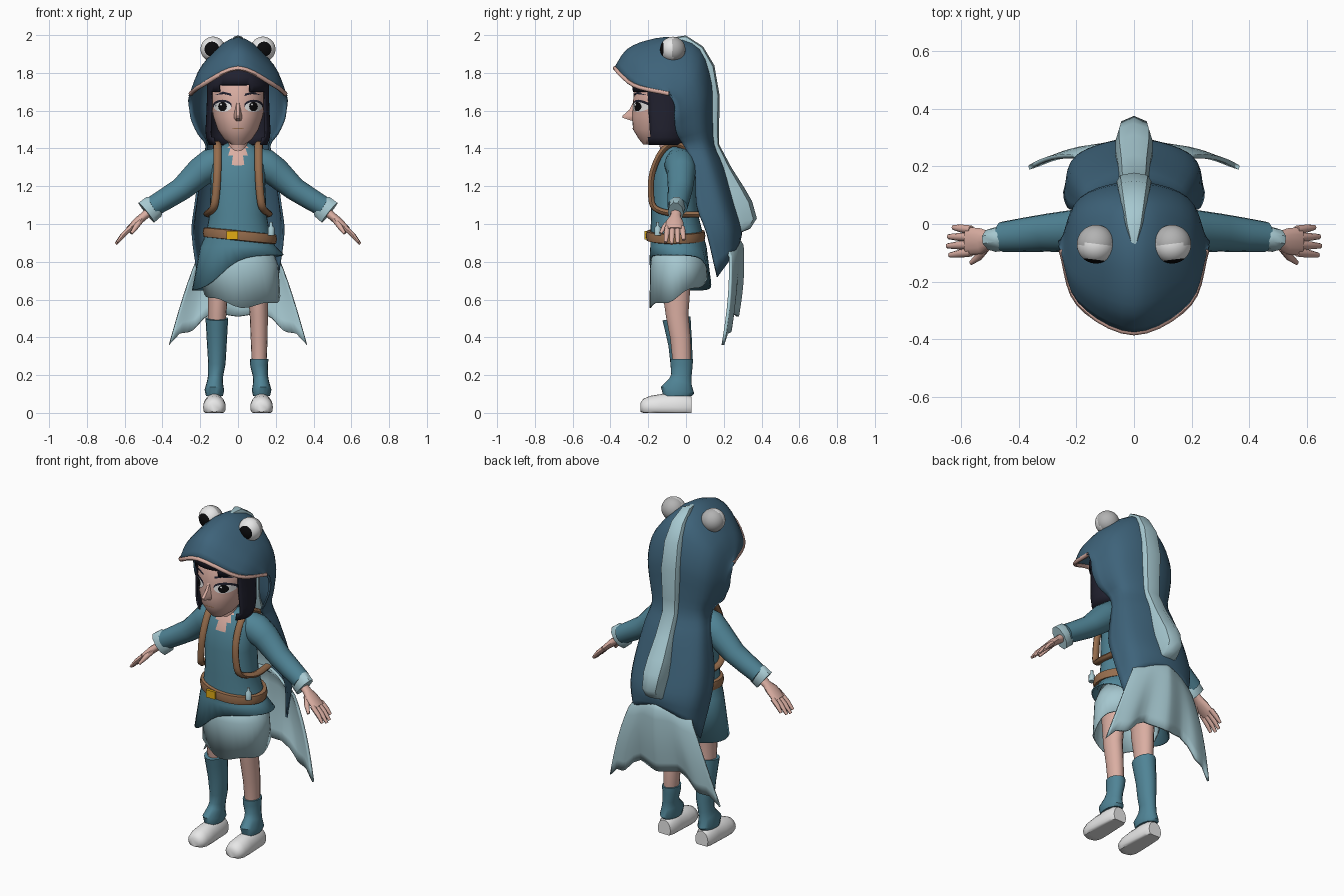
import bpy, bmesh, math
from mathutils import Vector as V
from mathutils.bvhtree import BVHTree

if "Cube" in bpy.data.objects:
    bpy.data.objects.remove(bpy.data.objects["Cube"])


def mat(name, r, g, b):
    m = bpy.data.materials.new(name)
    lin = lambda c: (c / 255 / 12.92) if c < 11 else ((c / 255 + .055) / 1.055) ** 2.4
    m.diffuse_color = (lin(r), lin(g), lin(b), 1)
    m.use_nodes = True
    m.node_tree.nodes["Principled BSDF"].inputs["Base Color"].default_value = m.diffuse_color
    return m


NAVY = mat("dark_blue_cloth", 62, 99, 122)
TEAL = mat("teal_cloth", 80, 132, 150)
PALE = mat("pale_blue_cloth", 166, 200, 208)
SKIN = mat("skin_pink", 218, 174, 162)
HAIR = mat("hair_black_blue", 32, 32, 46)
BROWN = mat("brown_leather", 150, 109, 77)
GOLD = mat("gold", 226, 172, 20)
WHITE = mat("white", 232, 232, 232)
BLACK = mat("black", 10, 10, 12)
GREY = mat("grey", 178, 178, 178)


def finish(name, bm, mats, rule=None, solid=0):
    bmesh.ops.recalc_face_normals(bm, faces=bm.faces[:])
    if rule:
        for f in bm.faces:
            f.material_index = rule(f.calc_center_median())
    me = bpy.data.meshes.new(name)
    bm.to_mesh(me)
    bm.free()
    ob = bpy.data.objects.new(name, me)
    bpy.context.collection.objects.link(ob)
    for m in (mats if isinstance(mats, list) else [mats]):
        me.materials.append(m)
    if solid:
        s = ob.modifiers.new("thickness", 'SOLIDIFY')
        s.thickness, s.offset = solid, 0
    return ob


def loft(name, rings, mats, closed=True, caps=True, rule=None, solid=0, drop=None):
    bm = bmesh.new()
    rows = [[bm.verts.new(p) for p in r] for r in rings]
    n = len(rows[0])
    for a, b in zip(rows, rows[1:]):
        for i in range(n if closed else n - 1):
            j = (i + 1) % n
            bm.faces.new((a[i], a[j], b[j], b[i]))
    if caps and closed:
        bm.faces.new(rows[0])
        bm.faces.new(rows[-1])
    if drop:
        bad = [f for f in bm.faces if drop(f.calc_center_median())]
        bmesh.ops.delete(bm, geom=bad, context='FACES')
    return finish(name, bm, mats, rule, solid)


def spline(pts, n):
    # Catmull-Rom through the points
    P = [V(p) for p in pts]
    P = [2 * P[0] - P[1]] + P + [2 * P[-1] - P[-2]]
    out = []
    for i in range(1, len(P) - 2):
        a, b, c, d = P[i - 1:i + 3]
        for k in range(n):
            t = k / n
            out.append(.5 * (2 * b + (c - a) * t + (2 * a - 5 * b + 4 * c - d) * t * t
                             + (3 * b - a - 3 * c + d) * t ** 3))
    return out + [P[-2]]


def ring(z, rx, ry, cx=0, cy=0, n=32, e=1.0, zf=None):
    s = lambda v: math.copysign(abs(v) ** e, v)
    out = []
    for i in range(n):
        a = 2 * math.pi * i / n
        out.append(V((cx + rx * s(math.cos(a)), cy + ry * s(math.sin(a)), zf(a) if zf else z)))
    return out


def tube(name, path, radii, m, ref=(0, 1, 0), n=12, floor=False, caps=True):
    # radii: (along ref, across ref) per point, or one pair for all
    P = [V(p) for p in path]
    R = radii if isinstance(radii, list) else [radii] * len(P)
    rings = []
    for i, p in enumerate(P):
        t = (P[min(i + 1, len(P) - 1)] - P[max(i - 1, 0)]).normalized()
        s = V(ref)
        s = (s - t * s.dot(t)).normalized()
        u = t.cross(s)
        r = [p + s * R[i][0] * math.cos(2 * math.pi * k / n) + u * R[i][1] * math.sin(2 * math.pi * k / n)
             for k in range(n)]
        rings.append([V((q.x, q.y, max(q.z, 0))) for q in r] if floor else r)
    return loft(name, rings, m, caps=caps)


# Hood and cape: arches from side edge over the centre line (edge, mid, centre)
ARCH = [((.25, -.09, 1.69), (.19, -.275, 1.735), (0, -.375, 1.825)),
        ((.258, -.075, 1.675), (.19, -.22, 1.8), (0, -.31, 1.92)),
        ((.26, -.068, 1.655), (.186, -.15, 1.83), (0, -.2, 1.968)),
        ((.257, -.06, 1.63), (.186, -.06, 1.835), (0, -.07, 1.982)),
        ((.252, -.06, 1.6), (.188, .04, 1.79), (0, .07, 1.93)),
        ((.243, -.06, 1.55), (.185, .085, 1.67), (0, .135, 1.75)),
        ((.21, -.05, 1.48), (.17, .09, 1.53), (0, .14, 1.57)),
        ((.165, -.01, 1.41), (.15, .1, 1.42), (0, .15, 1.42)),
        ((.195, .045, 1.3), (.17, .14, 1.3), (0, .2, 1.3)),
        ((.225, .055, 1.1), (.2, .195, 1.1), (0, .255, 1.1)),
        ((.24, .11, .95), (.195, .235, .96), (0, .29, .97)),
        ((.21, .165, .72), (.16, .25, .84), (0, .28, .9))]
flip = lambda p: (-p[0], p[1], p[2])
arches = [spline([a, b, c, flip(b), flip(a)], 5) for a, b, c in ARCH]
columns = [spline(col, 3) for col in zip(*arches)]
loft("hood_and_cape", columns, NAVY, closed=False, solid=.012)
tube("hood_piping", arches[0], (.012, .012), SKIN, ref=(0, .3, 1), n=8)

# Back fin: outer y,z / inner y,z / half width
FIN = [(-.09, 1.985, -.09, 1.97, .004), (0, 1.998, 0, 1.95, .03), (.09, 1.94, .06, 1.9, .045),
       (.15, 1.84, .1, 1.8, .055), (.178, 1.68, .12, 1.68, .06), (.175, 1.5, .12, 1.5, .052),
       (.176, 1.42, .13, 1.42, .05), (.24, 1.3, .17, 1.27, .055), (.31, 1.19, .2, 1.15, .064),
       (.35, 1.12, .23, 1.08, .064), (.375, 1.03, .25, 1.0, .055), (.34, .975, .25, .96, .05), (.28, .95, .25, .945, .045)]
loft("back_fin", [[V((w * f, b + (y - b) * h, c + (z - c) * h))
                   for f, h in ((-1, 0), (-1, .5), (-.8, .85), (0, 1), (.8, .85), (1, .5), (1, 0))]
                  for y, z, b, c, w in FIN], PALE)

# Tail fin: flared sheet with ragged hem
HEM = [(0, .51), (.35, .53), (.5, .5), (.67, .43), (.85, .42), (1, .36)]


def hem_z(u):
    for (a, p), (b, q) in zip(HEM, HEM[1:]):
        if u <= b + 1e-6:
            return p + (q - p) * (u - a) / (b - a)


rows = []
for k in range(9):
    v = k / 8
    half = .17 + .195 * v ** .75
    row = []
    for i in range(-20, 21):
        u = i / 20
        top = .94 - .05 * u * u
        fold = .008 * math.cos(u * 9) * v
        y = .295 - .03 * v - .062 * abs(u) ** 1.2 + .015 * math.sin(v * math.pi) + fold
        row.append(V((half * u, y - (.03 if k == 0 else 0), top + (hem_z(abs(u)) - top) * v)))
    rows.append(row)
loft("tail_fin", rows, PALE, closed=False, solid=.015)

# Dress and underskirt
hem = lambda a: .742 + .097 * math.tanh(2.2 * math.cos(a + .35))
dress = [ring(1.43, .05, .045, cy=-.06), ring(1.4, .1, .07, cy=-.055), ring(1.36, .135, .09, cy=-.055),
         ring(1.31, .145, .105, cy=-.06, e=.9), ring(1.2, .14, .115, cy=-.065, e=.85),
         ring(1.05, .147, .12, cy=-.06, e=.9), ring(.95, .165, .135, cy=-.05, e=.95),
         ring(.88, .195, .145, cy=-.04), ring(0, .24, .16, cy=-.03, zf=hem)]
loft("dress", dress, [TEAL, SKIN], caps=False, solid=.008,
     rule=lambda c: int(c.z > 1.32 and abs(c.x) < .04 and c.y < -.08))
under = lambda a: .635 + .07 * math.sin(a - .25) + .012 * math.sin(5 * a)
loft("underskirt", [ring(.88, .17, .13, cy=-.04), ring(.78, .195, .145, cx=.015, cy=-.04),
                    ring(0, .2, .15, cx=.02, cy=-.04, zf=under)], PALE, caps=False, solid=.008)

# Belt, buckle and bottle
belt = [ring(0, r, r * .8, cx=.01, cy=-.055, zf=lambda a, dz=dz: .938 + dz - .018 * math.cos(a))
        for r, dz in ((.17, .027), (.192, .024), (.197, 0), (.192, -.024), (.17, -.027))]
loft("belt", belt, BROWN, caps=False)


def box(name, c, s, m):
    bm = bmesh.new()
    bmesh.ops.create_cube(bm, size=1)
    for v in bm.verts:
        v.co = V([c[i] + v.co[i] * s[i] for i in range(3)])
    return finish(name, bm, m)


box("belt_buckle", (-.03, -.213, .94), (.06, .016, .045), GOLD)
tube("belt_bottle", [(.175, -.15, .94), (.175, -.15, .98), (.175, -.15, .99), (.175, -.15, 1.01)],
     [(.018, .018), (.018, .018), (.008, .008), (.008, .008)], PALE, n=10)

# Neck and head
tube("neck", [(0, -.08, 1.34), (0, -.1, 1.5)], (.05, .05), SKIN, n=16)
HEAD = [(1.42, .035, -.19, .035), (1.45, .075, -.165, .085), (1.5, .108, -.145, .135), (1.57, .132, -.128, .158),
        (1.65, .146, -.12, .16), (1.72, .146, -.12, .155), (1.8, .12, -.1, .13), (1.86, .06, -.1, .06)]
head = loft("head", [ring(z, rx, ry, cy=cy) for z, rx, cy, ry in HEAD], SKIN)
loft("nose", [[V((-b, -.268, z)), V((-w, y, z)), V((w, y, z)), V((b, -.268, z))]
              for z, b, w, y in ((1.645, .012, .006, -.279), (1.605, .02, .008, -.3), (1.572, .026, .009, -.337),
                                 (1.562, .026, .009, -.335), (1.545, .02, .01, -.282))], SKIN)

# Hair: bob shell, open at the face
HR = [(1.42, .15, .13), (1.46, .165, .14), (1.5, .167, .15), (1.58, .163, .16), (1.65, .16, .165), (1.7, .16, .175),
      (1.735, .16, .18), (1.78, .15, .175), (1.85, .1, .12), (1.89, .03, .03)]
loft("hair", [ring(z, rx, ry, cy=-.115, n=48) for z, rx, ry in HR], HAIR, caps=False, solid=.01,
     drop=lambda c: c.y < -.192 and (c.z < 1.7 or (c.z < 1.73 and -.1 < c.x < .06)) or (c.z < 1.44 and c.y < -.16))

# Face details, thin plates projected on the head
bm = bmesh.new()
bm.from_mesh(head.data)
tree = BVHTree.FromBMesh(bm)
bm.free()


def plate(name, outline, m, lift):
    n = len(outline)
    cx, cz = sum(p[0] for p in outline) / n, sum(p[1] for p in outline) / n
    rings = []
    for k in (.02, .35, .7, 1):
        r = []
        for x, z in outline:
            x, z = cx + (x - cx) * k, cz + (z - cz) * k
            hit = tree.ray_cast(V((x, -1, z)), V((0, 1, 0)))[0]
            r.append(V((x, (hit.y if hit else -.2) - lift, z)))
        rings.append(r)
    loft(name, rings, m, caps=False)


def oval(cx, cz, rx, rz):
    return [(cx + rx * math.cos(k * math.pi / 10), cz + rz * math.sin(k * math.pi / 10)) for k in range(20)]


for s, side in ((-1, "right"), (1, "left")):
    plate(side + "_lash", oval(s * .083, 1.628, .05, .03), HAIR, .003)
    plate(side + "_eye_white", oval(s * .082, 1.62, .046, .026), WHITE, .005)
    plate(side + "_iris", oval(s * .082, 1.622, .023, .025), BLACK, .007)
    plate(side + "_eye_glint", oval(s * .082 - .008, 1.632, .005, .005), WHITE, .009)
    plate(side + "_brow", [(s * x, z) for x, z in ((.035, 1.678), (.08, 1.69), (.125, 1.682), (.08, 1.701), (.037, 1.69))],
          HAIR, .004)
plate("mouth", oval(0, 1.505, .032, .003), BROWN, .003)

for s, side in ((-1, "right"), (1, "left")):
    # Hood eyes: white front, grey back, black pupil
    bm = bmesh.new()
    bmesh.ops.create_uvsphere(bm, u_segments=24, v_segments=20, radius=.067)
    d = V((s * .12, -1, .02)).normalized()
    q = V((0, 0, 1)).rotation_difference(d)
    ctr = V((s * .132, -.07, 1.925))
    for v in bm.verts:
        v.co = q @ v.co + ctr
    finish(side + "_hood_eye", bm, [WHITE, GREY, BLACK],
           lambda c: 2 if (c - ctr).normalized().dot(d) > .8 else int(c.y > -.07))

    # Sleeve, cuff and hand
    X = lambda p: (s * p[0], p[1], p[2])
    tube(side + "_sleeve", [X(p) for p in ((.08, -.035, 1.34), (.14, -.03, 1.315), (.2, -.025, 1.275), (.3, -.03, 1.185),
                                          (.38, -.038, 1.135), (.455, -.045, 1.09))],
         [(.07, .07), (.085, .085), (.076, .078), (.066, .062), (.06, .058), (.053, .054)], TEAL, n=16)
    tube(side + "_cuff", [X((.42, -.045, 1.11)), X((.445, -.048, 1.092)), X((.485, -.055, 1.06))],
         [(.035, .035), (.044, .068), (.042, .07)], PALE, n=10)
    tube(side + "_palm", [X(p) for p in ((.44, -.05, 1.09), (.5, -.055, 1.04), (.53, -.06, 1.015), (.58, -.06, .97))],
         [(.028, .026), (.028, .022), (.045, .022), (.05, .016)], SKIN)
    for k in range(4):
        y0, y1, ln = -.098 + .026 * k, -.108 + .032 * k, (.9, 1.0, .95, .75)[k]
        tube(f"{side}_finger_{k + 1}", [X((.565, y0, .982)), X((.565 + .045 * ln, (y0 + y1) / 2, .982 - .042 * ln)),
                                       X((.565 + .082 * ln, y1, .982 - .088 * ln))],
             [(.015, .014), (.014, .013), (.009, .008)], SKIN, n=8)
    tube(side + "_thumb", [X((.515, -.08, 1.02)), X((.54, -.115, .985)), X((.565, -.135, .95))],
         [(.018, .016), (.014, .014), (.008, .008)], SKIN, n=8)

    # Shoulder strap
    strap = spline([X(p) for p in ((.11, .04, 1.38), (.11, -.06, 1.425), (.108, -.13, 1.38), (.11, -.178, 1.27),
                                  (.117, -.185, 1.16), (.13, -.165, 1.085), (.162, -.07, 1.055), (.15, .07, 1.05))], 4)
    tube(side + "_strap", strap, (.021, .016), BROWN, ref=(1, 0, 0), n=8)

    # Leg, sock and shoe; socks differ in height
    top, a = (.5 if s < 0 else .285), s * .112
    leg = [(.85, s * .1, -.045, .085, .065), (.65, s * .105, -.052, .074, .053), (.52, s * .11, -.047, .06, .048),
           (.4, a, -.03, .054, .045), (.28, a, -.022, .05, .04), (.1, s * .122, -.03, .032, .03)]
    tube(side + "_leg", [(x, y, z) for z, x, y, p, w in leg], [(p, w) for z, x, y, p, w in leg], SKIN, n=16)
    if s < 0:
        sock = [(top, a, -.05, .075, .06), (.45, a, -.043, .07, .057), (.36, a, -.03, .063, .052), (.26, a, -.024, .058, .046)]
    else:
        sock = [(top, a, -.023, .06, .049), (.25, a, -.023, .058, .047)]
    sock += [(.2, s * .118, -.024, .054, .04), (.165, s * .122, -.03, .062, .042), (.12, s * .125, -.045, .09, .052),
             (.09, s * .125, -.045, .075, .045)]
    tube(side + "_sock", [(x, y, z) for z, x, y, p, w in sock], [(p, w) for z, x, y, p, w in sock], TEAL, n=16)
    path = [(s * .125, y, .03) for y in (.03, .0, -.06, -.13, -.19, -.225, -.24)]
    tube(side + "_shoe", path, [(.042, .055), (.053, .07), (.055, .076), (.06, .07), (.06, .06), (.05, .045), (.03, .025)],
         WHITE, ref=(1, 0, 0), n=20, floor=True)

# Smooth shading with sharp edges kept
for ob in bpy.context.scene.objects:
    ob.select_set(True)
bpy.context.view_layer.objects.active = head
bpy.ops.object.shade_smooth_by_angle(angle=math.radians(45))
